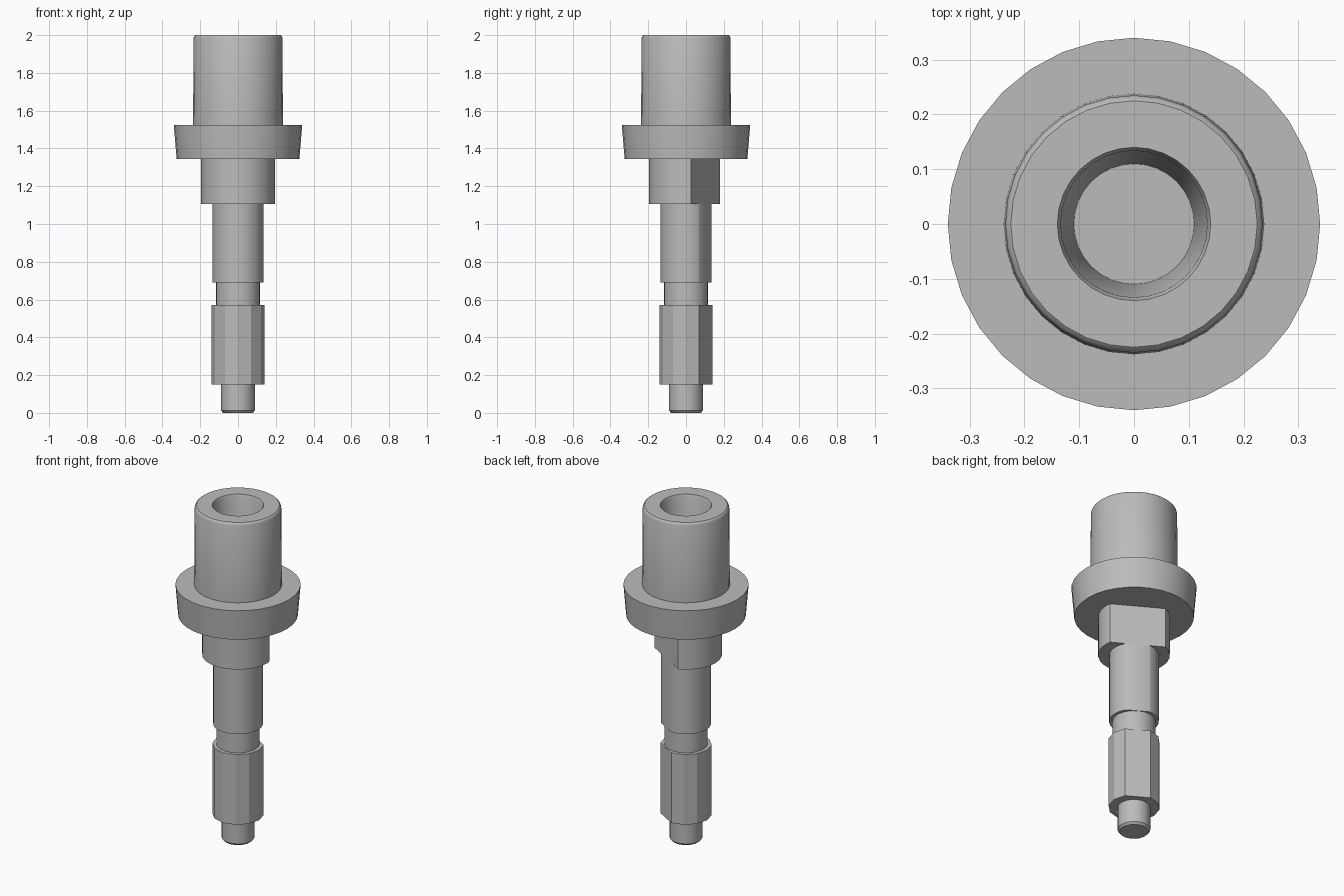
import bpy, bmesh, math
from mathutils import Vector

old = bpy.data.objects.get("Cube")
if old:
    bpy.data.objects.remove(old, do_unlink=True)

# One plain metal colour
metal = bpy.data.materials.new("grey metal")
metal.use_nodes = True
GREY = (0.5, 0.5, 0.5, 1)
metal.diffuse_color = GREY
metal.node_tree.nodes["Principled BSDF"].inputs["Base Color"].default_value = GREY


def turned(name, profile, sides, flat=None, smooth=True):
    """Lathe (radius, height) points; optionally mill a flat at 60 degrees."""
    bm = bmesh.new()
    rings = [[bm.verts.new((r * math.cos(2 * math.pi * i / sides),
                            r * math.sin(2 * math.pi * i / sides), z))
              for i in range(sides)] for r, z in profile]
    for low, high in zip(rings, rings[1:]):
        for i in range(sides):
            j = (i + 1) % sides
            bm.faces.new((low[i], low[j], high[j], high[i]))
    bm.faces.new(rings[0][::-1])
    bm.faces.new(rings[-1])
    if flat:
        normal = Vector((math.cos(math.pi / 3), math.sin(math.pi / 3), 0))
        bmesh.ops.bisect_plane(bm, geom=bm.verts[:] + bm.edges[:] + bm.faces[:],
                               dist=1e-5, plane_co=normal * flat, plane_no=normal,
                               clear_outer=True)
        bmesh.ops.holes_fill(bm, edges=[e for e in bm.edges if e.is_boundary])
    bmesh.ops.recalc_face_normals(bm, faces=bm.faces)
    mesh = bpy.data.meshes.new(name)
    bm.to_mesh(mesh)
    bm.free()
    mesh.materials.append(metal)
    obj = bpy.data.objects.new(name, mesh)
    bpy.context.collection.objects.link(obj)
    if smooth:
        bpy.ops.object.select_all(action="DESELECT")
        obj.select_set(True)
        bpy.context.view_layer.objects.active = obj
        bpy.ops.object.shade_smooth_by_angle(angle=math.radians(29))
    return obj


# Tip and lower shank
turned("tip", [(0.078, 0), (0.089, 0.012), (0.089, 0.15)], 24)
turned("twelve_sided_grip", [(0.14, 0.15), (0.14, 0.57)], 12, flat=0.121, smooth=False)
turned("neck", [(0.117, 0.57), (0.117, 0.69)], 24)

# Shaft and collar share one milled flat
turned("shaft", [(0.135, 0.69), (0.135, 1.105)], 24, flat=0.118)
turned("collar", [(0.195, 1.105), (0.195, 1.345)], 24, flat=0.118)

# Flange flares slightly upward
turned("flange", [(0.325, 1.345), (0.34, 1.525)], 32)

# Sleeve with rounded rim and a tapered blind bore
turned("sleeve", [(0.238, 1.525), (0.235, 1.985), (0.231, 1.995), (0.225, 2.0),
                  (0.14, 2.0), (0.134, 1.985), (0.11, 1.55)], 32)
